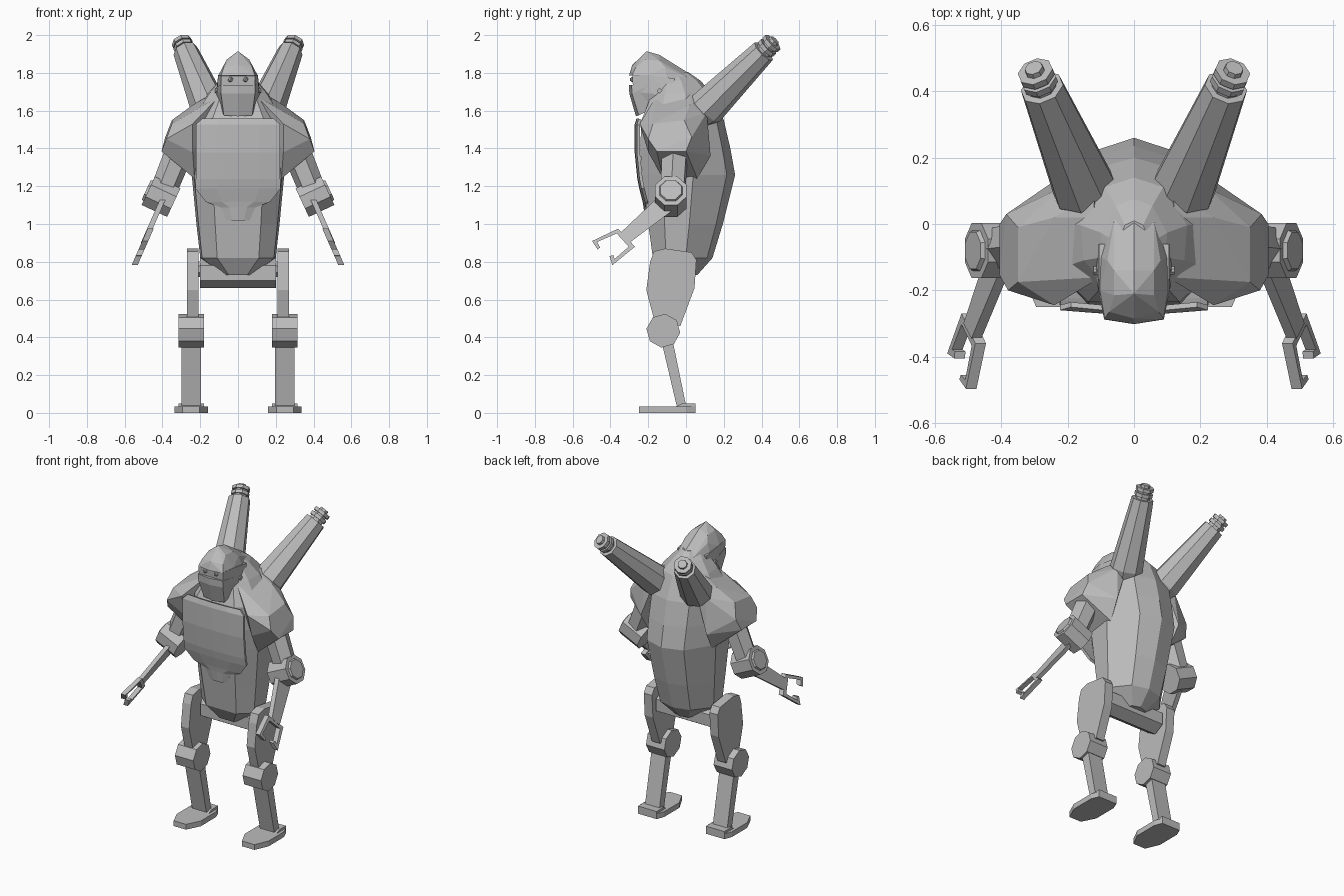
import bpy, bmesh, math
from mathutils import Vector

if "Cube" in bpy.data.objects:
    bpy.data.objects.remove(bpy.data.objects["Cube"])

steel = bpy.data.materials.new("plain grey")
steel.use_nodes = True
GREY = (0.5, 0.5, 0.5, 1)
steel.diffuse_color = GREY
steel.node_tree.nodes["Principled BSDF"].inputs["Base Color"].default_value = GREY


def finish(name, bm):
    bmesh.ops.recalc_face_normals(bm, faces=bm.faces)
    mesh = bpy.data.meshes.new(name)
    bm.to_mesh(mesh)
    bm.free()
    mesh.materials.append(steel)
    obj = bpy.data.objects.new(name, mesh)
    bpy.context.collection.objects.link(obj)
    return obj


def loft(name, rings):
    """Skin a list of equal rings and cap both ends."""
    bm = bmesh.new()
    rows = [[bm.verts.new(p) for p in ring] for ring in rings]
    n = len(rows[0])
    for a, b in zip(rows, rows[1:]):
        for i in range(n):
            j = (i + 1) % n
            bm.faces.new((a[i], a[j], b[j], b[i]))
    bm.faces.new(rows[0])
    bm.faces.new(rows[-1])
    return finish(name, bm)


def hull(name, points):
    bm = bmesh.new()
    for p in points:
        bm.verts.new(p)
    out = bmesh.ops.convex_hull(bm, input=bm.verts)
    spare = [g for g in out["geom_interior"] if isinstance(g, bmesh.types.BMVert)]
    bmesh.ops.delete(bm, geom=spare, context="VERTS")
    bmesh.ops.dissolve_limit(bm, angle_limit=0.1, verts=bm.verts, edges=bm.edges)
    return finish(name, bm)


def both(points):
    """Points on the left plus their mirror images."""
    return points + [(-x, y, z) for x, y, z in points if x]


def slab(name, profile, x0, x1, side=1, lean=0, pivot=0):
    """Extrude a (y, z) profile along x, optionally leaning outward going down."""
    return loft(name, [[(side * (x + lean * (pivot - z)), y, z) for y, z in profile]
                       for x in (x0, x1)])


def tube(name, start, end, stations, sides=8):
    """Polygonal tube; stations are (fraction along axis, radius)."""
    start, end = Vector(start), Vector(end)
    axis = end - start
    turn = axis.to_track_quat("Z", "Y")
    rings = []
    for t, r in stations:
        rings.append([start + axis * t + turn @ Vector((r * math.cos(a), r * math.sin(a), 0))
                      for a in [(i + 0.5) * math.tau / sides for i in range(sides)]])
    return loft(name, rings)


def polygon(y, z, r, n=8, turn=0.5):
    return [(y + r * math.cos((i + turn) * math.tau / n), z + r * math.sin((i + turn) * math.tau / n))
            for i in range(n)]


# Torso: height, half width, front, back
def torso_ring(z, w, front, back):
    d = back - front
    half = [(0.55 * w, front), (0.95 * w, front + 0.22 * d), (w, front + 0.55 * d),
            (0.55 * w, back - 0.09 * d)]
    return ([(0, front, z)] + [(x, y, z) for x, y in half] + [(0, back, z)]
            + [(-x, y, z) for x, y in reversed(half)])


loft("torso", [torso_ring(*r) for r in (
    (0.73, 0.09, -0.12, 0.06), (0.82, 0.2, -0.175, 0.14), (1.0, 0.22, -0.2, 0.195),
    (1.26, 0.245, -0.232, 0.26), (1.4, 0.25, -0.243, 0.235), (1.55, 0.25, -0.235, 0.2),
    (1.69, 0.16, -0.18, 0.14), (1.76, 0.1, -0.15, 0.075), (1.805, 0.05, -0.14, 0.01))])

# Chest plate: rows of height, half width, front
bm = bmesh.new()
rows = []
for z, w, y in ((1.555, 0.19, -0.255), (1.525, 0.223, -0.264), (1.38, 0.223, -0.264),
                (1.24, 0.223, -0.25), (1.19, 0.225, -0.24), (1.12, 0.17, -0.222),
                (1.09, 0.09, -0.217), (1.02, 0.06, -0.207)):
    rows.append([bm.verts.new((w * f, y + 0.012 * f * f, z)) for f in (-1, -0.5, 0, 0.5, 1)])
for a, b in zip(rows, rows[1:]):
    for i in range(4):
        bm.faces.new((a[i], a[i + 1], b[i + 1], b[i]))
plate = finish("chest_plate", bm)
thick = plate.modifiers.new("thickness", "SOLIDIFY")
thick.thickness = 0.016
thick.offset = 0

# Head: skull, recessed face, mask
hull("skull", both([(0, -0.21, 1.915), (0, -0.14, 1.895), (0.06, -0.14, 1.865),
                    (0.06, -0.215, 1.87), (0, -0.285, 1.84), (0.075, -0.265, 1.83),
                    (0, -0.302, 1.785), (0.09, -0.287, 1.785), (0.105, -0.2, 1.785),
                    (0.105, -0.1, 1.76), (0, -0.11, 1.845), (0.08, -0.11, 1.83),
                    (0, 0.02, 1.795), (0.06, 0.01, 1.775)]))
hull("face", both([(0.09, -0.284, 1.79), (0.105, -0.2, 1.79), (0.112, -0.18, 1.69),
                   (0.12, -0.06, 1.66), (0.105, -0.06, 1.77), (0.08, -0.19, 1.59),
                   (0.088, -0.28, 1.7), (0.07, -0.24, 1.6)]))
hull("mask", both([(0.09, -0.288, 1.735), (0, -0.302, 1.735), (0, -0.3, 1.69),
                   (0.09, -0.286, 1.69), (0.075, -0.25, 1.575), (0, -0.265, 1.57),
                   (0.108, -0.2, 1.73), (0.085, -0.2, 1.6)]))

# Pelvis
slab("pelvis", polygon(-0.04, 0.74, 0.078, 6), -0.2, 0.2)

for s, label in ((1, "left"), (-1, "right")):
    def flip(points):
        return [(s * x, y, z) for x, y, z in points]

    # Eye and ear
    bm = bmesh.new()
    bmesh.ops.create_icosphere(bm, subdivisions=1, radius=0.015)
    bmesh.ops.translate(bm, verts=bm.verts, vec=(s * 0.04, -0.283, 1.765))
    finish(label + "_eye", bm)
    slab(label + "_ear", polygon(-0.14, 1.705, 0.013), 0.09, 0.122, s)

    # Shoulder pad
    hull(label + "_shoulder", flip([
        (0.35, -0.175, 1.53), (0.35, -0.01, 1.55), (0.38, -0.2, 1.45), (0.385, 0.03, 1.46),
        (0.405, -0.155, 1.385), (0.405, 0.0, 1.385), (0.24, -0.245, 1.53),
        (0.24, 0.02, 1.63), (0.22, 0.11, 1.59), (0.1, -0.16, 1.675), (0.12, 0.02, 1.7),
        (0.12, 0.1, 1.69), (0.24, -0.2, 1.38), (0.24, 0.13, 1.36), (0.23, -0.12, 1.24),
        (0.23, 0.06, 1.24)]))

    # Back cannon: barrel, muzzle rings, cap
    root, tip = flip([(0.14, 0.085, 1.59), (0.298, 0.46, 1.963)])
    tube(label + "_cannon", root, tip, [(-0.04, 0.08), (0.06, 0.1), (0.87, 0.067)])
    tube(label + "_muzzle", root, tip, [(0.85, 0.045), (0.9, 0.045), (0.9, 0.056), (0.94, 0.056),
                                        (0.94, 0.043), (0.96, 0.043), (0.96, 0.055),
                                        (1.0, 0.055), (1.0, 0.03), (1.03, 0.028)])

    # Arm: upper arm, elbow drum, forearm, claw
    a, b = flip([(0.32, -0.06, 1.36), (0.405, -0.07, 1.15)])
    tube(label + "_upper_arm", a, b, [(0, 0.075), (1, 0.07)], 6)
    a, b = flip([(0.34, -0.08, 1.113), (0.475, -0.08, 1.176)])
    tube(label + "_elbow", a, b, [(0, 0.09), (1, 0.09), (1, 0.066), (1.08, 0.06)])
    slab(label + "_forearm", [(-0.06, 1.16), (-0.06, 1.08), (-0.3, 0.9), (-0.345, 0.955),
                              (-0.14, 1.15)], 0.37, 0.4, s, 0.44, 1.16)
    slab(label + "_claw", [
        (-0.497, 0.91), (-0.36, 0.975), (-0.27, 0.88), (-0.39, 0.782), (-0.405, 0.83),
        (-0.385, 0.835), (-0.378, 0.815), (-0.303, 0.88), (-0.367, 0.95), (-0.47, 0.905),
        (-0.455, 0.875), (-0.468, 0.865)], 0.365, 0.397, s, 0.44, 1.16)

    # Leg: hip pin, thigh, knee, shin
    slab(label + "_hip_pin", polygon(-0.05, 0.76, 0.045), 0.15, 0.225, s)
    slab(label + "_thigh", [(-0.17, 0.855), (-0.11, 0.87), (0.03, 0.85), (0.055, 0.81),
                            (0.045, 0.66), (-0.03, 0.46), (-0.16, 0.46), (-0.21, 0.65),
                            (-0.19, 0.8)], 0.21, 0.27, s)
    slab(label + "_knee", polygon(-0.12, 0.435, 0.09, turn=0.85), 0.18, 0.314, s)
    slab(label + "_shin", [(-0.13, 0.38), (-0.07, 0.38), (0.0, 0.04), (-0.05, 0.04)],
         0.195, 0.3, s)

    # Foot: chamfered sole and heel block
    sole = [(0.18, 0.05), (0.315, 0.05), (0.335, 0.0), (0.335, -0.16), (0.295, -0.25),
            (0.205, -0.25), (0.16, -0.16), (0.16, 0.0)]
    loft(label + "_foot", [[(s * x, y, z) for x, y in sole] for z in (0, 0.035)])
    slab(label + "_heel", [(-0.06, 0.03), (0.05, 0.03), (0.05, 0.05), (-0.02, 0.05)],
         0.18, 0.315, s)
